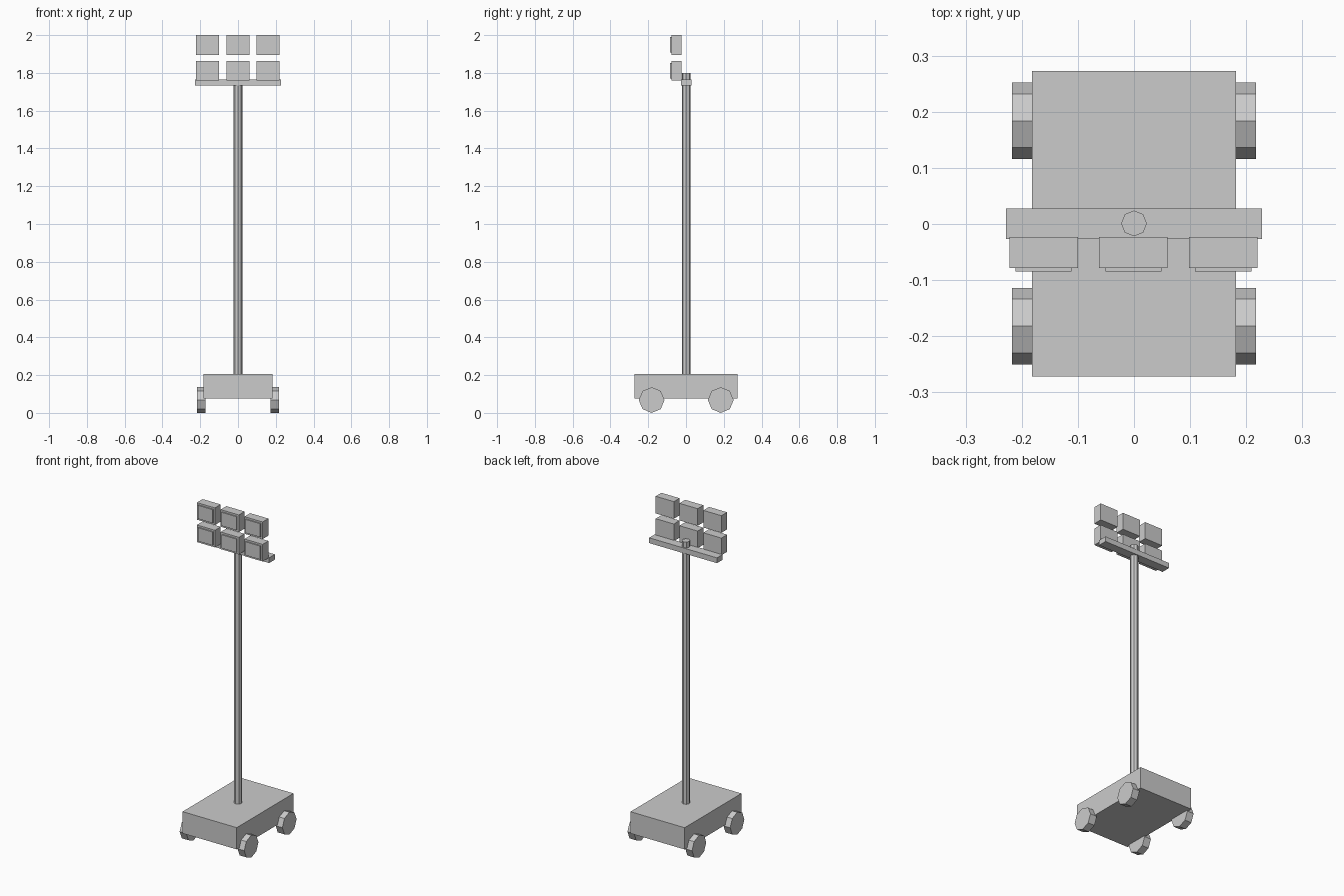
import bpy
from math import pi

if "Cube" in bpy.data.objects:
    bpy.data.objects.remove(bpy.data.objects["Cube"])


def box(name, x, y, z):
    """Box from (min, max) ranges on each axis."""
    bpy.ops.mesh.primitive_cube_add(size=1, location=[(a + b) / 2 for a, b in (x, y, z)])
    ob = bpy.context.object
    ob.name = name
    ob.scale = [b - a for a, b in (x, y, z)]
    bpy.ops.object.transform_apply(location=False, rotation=False, scale=True)
    return ob


def octagon(name, radius, depth, location, rotation=(0, 0, 0)):
    bpy.ops.mesh.primitive_cylinder_add(vertices=8, radius=radius, depth=depth,
                                        location=location, rotation=rotation)
    bpy.context.object.name = name


# Cart body
box("cart_body", (-0.182, 0.182), (-0.272, 0.273), (0.075, 0.207))

# Four octagonal wheels, partly sunk into the body sides
for side, sx in (("left", -1), ("right", 1)):
    for end, y in (("front", -0.182), ("rear", 0.184)):
        octagon(f"wheel_{end}_{side}", 0.068, 0.045, (sx * 0.1945, y, 0.068), (0, pi / 2, 0))

# Mast and crossbar
octagon("mast", 0.023, 1.60, (0, 0.001, 1.0))
box("crossbar", (-0.228, 0.228), (-0.027, 0.028), (1.733, 1.765))

# Two rows of three lamps, each with a raised lens on the front
for row, z in (("lower", 1.812), ("upper", 1.948)):
    for col, x in (("left", -0.161), ("middle", -0.001), ("right", 0.159)):
        box(f"lamp_{row}_{col}", (x - 0.061, x + 0.061), (-0.078, -0.023), (z - 0.052, z + 0.052))
        box(f"lens_{row}_{col}", (x - 0.05, x + 0.05), (-0.085, -0.076), (z - 0.041, z + 0.041))
